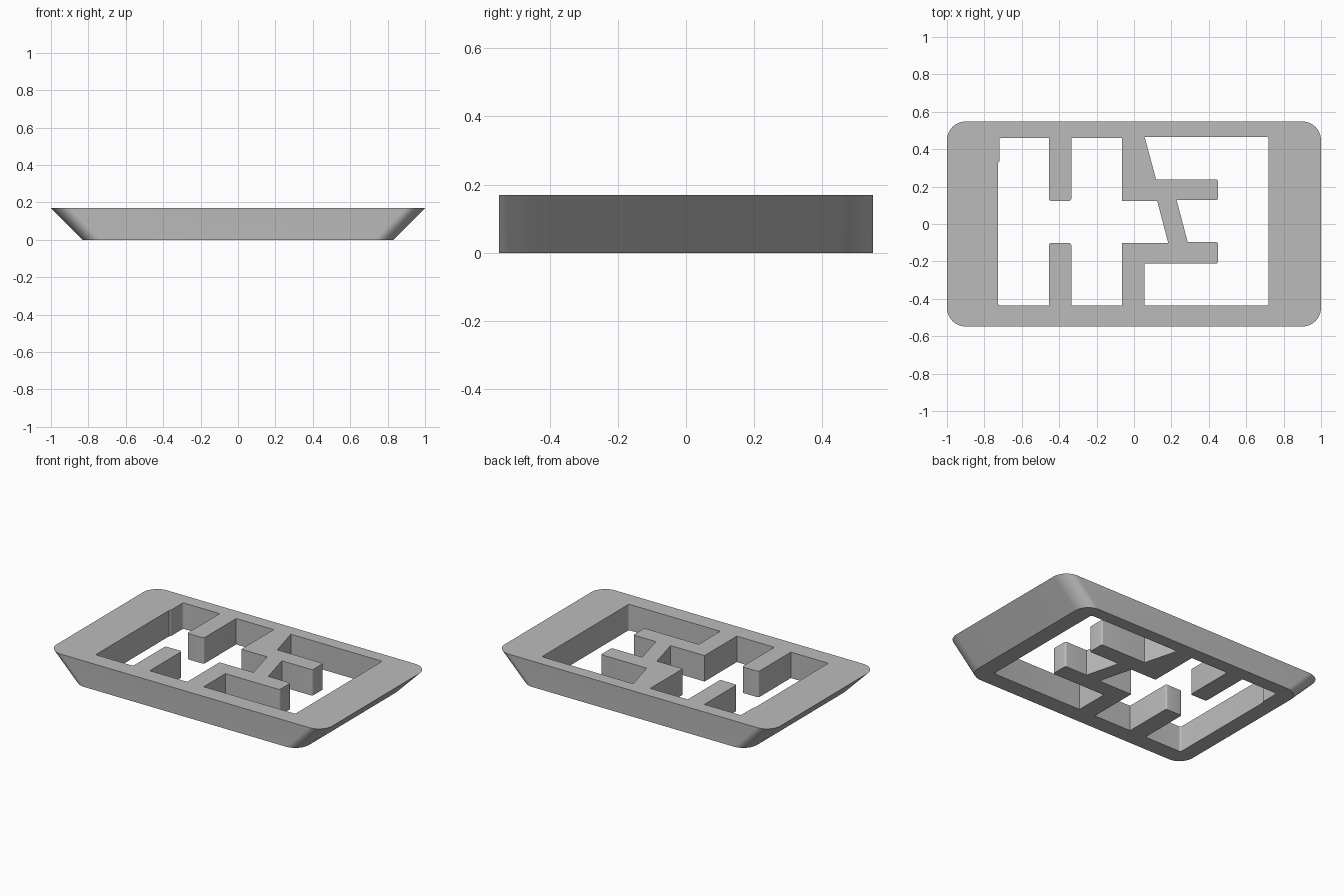
import bpy
import bmesh
from math import copysign
from mathutils import Vector

cube = bpy.data.objects.get("Cube")
if cube:
    bpy.data.objects.remove(cube, do_unlink=True)

HEIGHT = 0.17
END_SLOPE = 0.17    # how far each end leans out from bottom to top
HALF_DEPTH = 0.548
SMALL = 0.012       # tiny rounding on pocket corners


def rounded(points, steps):
    """Outline from (x, y, radius) corners; every radius corner is an arc."""
    outline = []
    for i, (x, y, r) in enumerate(points):
        p = Vector((x, y))
        if r == 0:
            outline.append(p)
            continue
        to_prev = (Vector(points[i - 1][:2]) - p).normalized()
        to_next = (Vector(points[(i + 1) % len(points)][:2]) - p).normalized()
        centre = p + (to_prev + to_next) * r
        for s in range(steps + 1):
            t = s / steps
            ray = (p + to_prev * r).lerp(p + to_next * r, t) - centre
            outline.append(centre + ray.normalized() * r)
    return outline


# Outer frame outline at the top
outer = rounded([(-1, -HALF_DEPTH, 0.1), (1, -HALF_DEPTH, 0.1),
                 (1, HALF_DEPTH, 0.1), (-1, HALF_DEPTH, 0.1)], 10)

# Left opening, with two stubs and the left side of the central bar
left_hole = rounded([
    (-0.727, -0.436, SMALL), (-0.455, -0.436, 0), (-0.455, -0.102, SMALL),
    (-0.335, -0.102, SMALL), (-0.335, -0.436, 0), (-0.063, -0.436, 0),
    (-0.063, -0.102, 0), (0.183, -0.102, 0), (0.124, 0.124, 0),
    (-0.063, 0.124, 0), (-0.063, 0.46, 0), (-0.335, 0.46, 0),
    (-0.335, 0.124, SMALL), (-0.455, 0.124, SMALL), (-0.455, 0.46, 0),
    (-0.72, 0.46, SMALL), (-0.72, 0.335, 0), (-0.727, 0.325, 0)], 4)

# Right opening, with the two arms of the central bar
right_hole = rounded([
    (0.057, -0.436, 0), (0.72, -0.436, SMALL), (0.72, 0.465, SMALL),
    (0.057, 0.465, 0), (0.118, 0.239, 0), (0.45, 0.239, SMALL),
    (0.45, 0.128, SMALL), (0.228, 0.128, 0), (0.287, -0.097, 0),
    (0.45, -0.097, SMALL), (0.45, -0.212, SMALL), (0.057, -0.212, 0)], 4)

# Walls between the top and bottom outlines
bm = bmesh.new()
caps = ([], [])
for outline in (outer, left_hole, right_hole):
    lean = END_SLOPE if outline is outer else 0
    low = [bm.verts.new((p.x - copysign(lean, p.x), p.y, 0)) for p in outline]
    high = [bm.verts.new((p.x, p.y, HEIGHT)) for p in outline]
    for i in range(len(outline)):
        j = (i + 1) % len(outline)
        bm.faces.new((low[i], low[j], high[j], high[i]))
        caps[0].append(bm.edges.get((low[i], low[j])))
        caps[1].append(bm.edges.get((high[i], high[j])))

# Flat top and bottom with both openings left free
for edges, direction in zip(caps, (-1, 1)):
    bmesh.ops.triangle_fill(bm, use_beauty=True, edges=edges,
                            normal=(0, 0, direction))
bmesh.ops.recalc_face_normals(bm, faces=bm.faces)

mesh = bpy.data.meshes.new("emblem_frame")
bm.to_mesh(mesh)
bm.free()
frame = bpy.data.objects.new("emblem_frame", mesh)
bpy.context.collection.objects.link(frame)

# Plain grey material
grey = bpy.data.materials.new("plain grey")
colour = (0.5, 0.5, 0.5, 1)
grey.use_nodes = True
grey.diffuse_color = colour
grey.node_tree.nodes["Principled BSDF"].inputs["Base Color"].default_value = colour
mesh.materials.append(grey)

bpy.ops.object.select_all(action="DESELECT")
frame.select_set(True)
bpy.context.view_layer.objects.active = frame
bpy.ops.object.shade_smooth_by_angle(angle=0.52)
